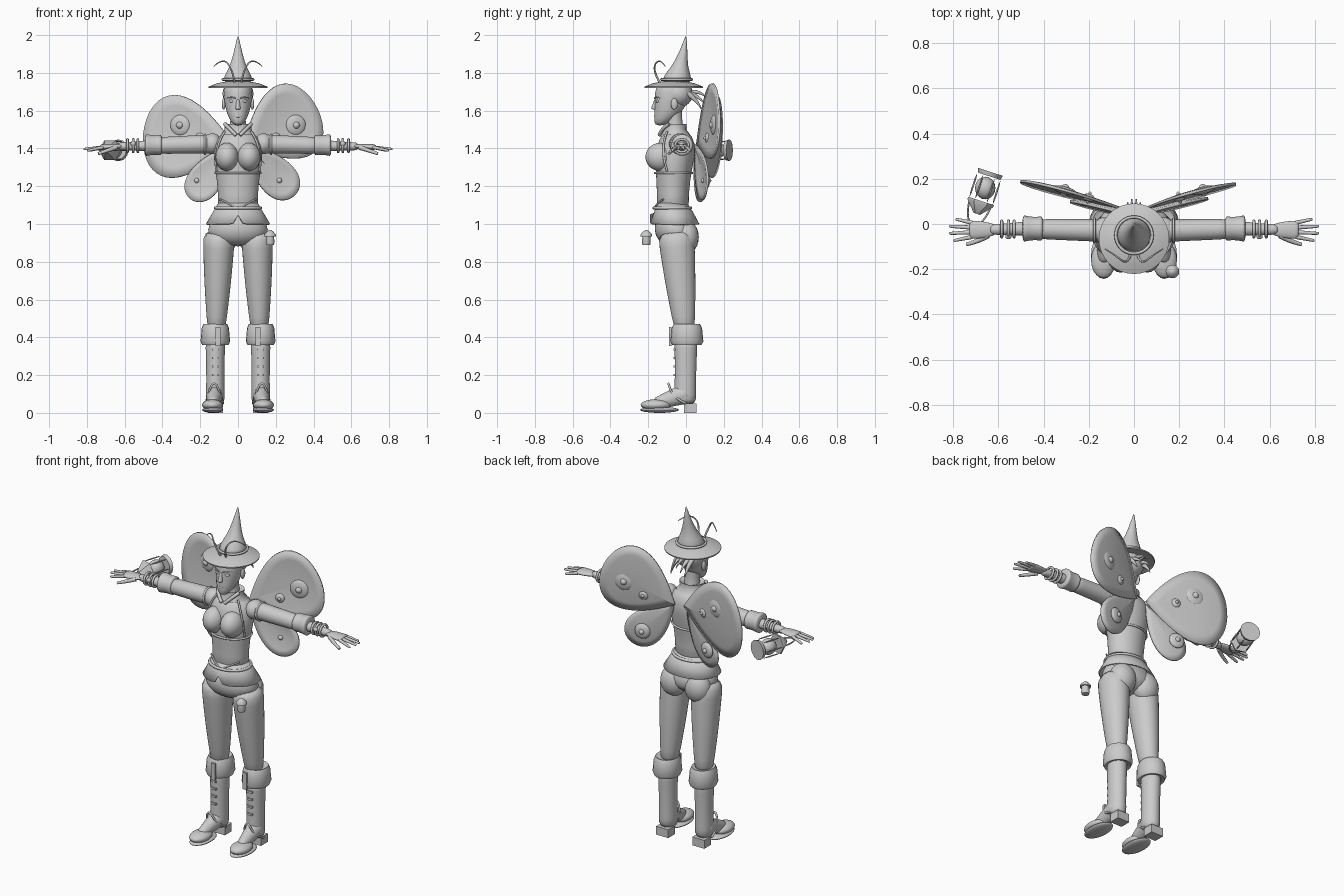
import bpy, bmesh
from math import sin, cos, pi, radians
from mathutils import Vector, Matrix

if "Cube" in bpy.data.objects:
    bpy.data.objects.remove(bpy.data.objects["Cube"])

grey = bpy.data.materials.new("plain_grey")
grey.use_nodes = True
grey.diffuse_color = (.6, .6, .6, 1)
grey.node_tree.nodes["Principled BSDF"].inputs["Base Color"].default_value = grey.diffuse_color
X, Y, Z = Vector((1, 0, 0)), Vector((0, 1, 0)), Vector((0, 0, 1))


def add_object(name, data, both):
    ob = bpy.data.objects.new(name, data)
    bpy.context.collection.objects.link(ob)
    data.materials.append(grey)
    if both:
        ob.modifiers.new("Mirror", "MIRROR").use_mirror_merge = False
    return ob


def finish(name, bm, both=False, soft=False):
    bmesh.ops.recalc_face_normals(bm, faces=bm.faces)
    mesh = bpy.data.meshes.new(name)
    bm.to_mesh(mesh)
    bm.free()
    mesh.shade_smooth()
    mesh.set_sharp_from_angle(angle=pi if soft else radians(45))
    ob = add_object(name, mesh, both)
    if soft:
        subdivision = ob.modifiers.new("Subdivision", "SUBSURF")
        subdivision.levels = subdivision.render_levels = 1
    return ob


def loft(name, rings, sides=20, both=False, soft=True, caps=True, matrix=Matrix()):
    """Skin a run of rings, each given by a centre and two radius vectors."""
    bm = bmesh.new()
    angles = [2 * pi * i / sides for i in range(sides)]
    loops = [[bm.verts.new(matrix @ (c + u * cos(a) + v * sin(a))) for a in angles] for c, u, v in rings]
    for low, high in zip(loops, loops[1:]):
        for i in range(sides):
            bm.faces.new((low[i - 1], low[i], high[i], high[i - 1]))
    if caps:
        bm.faces.new(loops[0])
        bm.faces.new(loops[-1])
    return finish(name, bm, both, soft)


def stack(name, rings, depth=1.0, **options):
    """Upright body of level rings: height, y centre, half width."""
    return loft(name, [(Vector((0, y, z)), X * r, Y * r * depth) for z, y, r in rings], **options)


def turned(name, centre, profile, width=1.0, **options):
    """Upright turned shape from radius and height pairs."""
    return loft(name, [(Vector(centre) + Z * h, X * r * width, Y * r) for r, h in profile], soft=False, **options)


def limb(name, start, end, first, last, swell=0.0, flat=1.0, both=True, sides=16, steps=6):
    """Tapered limb between two points, swelling in the middle."""
    start, end = Vector(start), Vector(end)
    along = (end - start).normalized()
    u = X if abs(along.y) > abs(along.x) + abs(along.z) else Y.cross(along).normalized()
    v = along.cross(u)
    rings = []
    for i in range(steps + 1):
        t = i / steps
        r = first + (last - first) * t + swell * sin(pi * t)
        rings.append((start.lerp(end, t), u * r * flat, v * r))
    return loft(name, rings, sides, both)


def ball(name, centre, size, both=False, turn=Matrix()):
    bm = bmesh.new()
    matrix = Matrix.Translation(centre) @ turn @ Matrix.Diagonal(size).to_4x4()
    bmesh.ops.create_uvsphere(bm, u_segments=20, v_segments=12, radius=1, matrix=matrix)
    return finish(name, bm, both)


def box(name, centre, size, both=True):
    bm = bmesh.new()
    matrix = Matrix.Translation(centre) @ Matrix.Diagonal(size).to_4x4()
    bmesh.ops.create_cube(bm, size=1, matrix=matrix)
    return finish(name, bm, both)


def tube(name, points, radius, taper=1.0, both=True, cyclic=False):
    curve = bpy.data.curves.new(name, "CURVE")
    curve.dimensions, curve.bevel_depth, curve.bevel_resolution = "3D", radius, 2
    curve.use_fill_caps, curve.resolution_u = True, 6
    spline = curve.splines.new("NURBS")
    spline.points.add(len(points) - 1)
    for i, (point, position) in enumerate(zip(spline.points, points)):
        point.co = (*position, 1)
        point.radius = 1 + (taper - 1) * i / (len(points) - 1)
    spline.order_u = 3
    spline.use_endpoint_u, spline.use_cyclic_u = not cyclic, cyclic
    return add_object(name, curve, both)


def hoop(name, centre, u, v, radius, both=False):
    angles = [pi * i / 8 for i in range(16)]
    return tube(name, [Vector(centre) + u * cos(a) + v * sin(a) for a in angles], radius, both=both, cyclic=True)


# Torso, bust and jacket
stack("bodice", [(1.05, -.07, .12), (1.15, -.07, .1), (1.3, -.065, .125), (1.43, -.05, .14), (1.5, -.05, .07)], .8)
ball("bust", (.058, -.135, 1.355), (.062, .08, .075), both=True)
ball("shoulder", (.135, -.03, 1.425), (.05, .06, .055), both=True)
hoop("bodice_seam", (0, -.066, 1.27), X * .122, Y * .1, .006)
tube("corset_point", [(.095, -.12, 1.13), (.05, -.157, 1.11), (0, -.168, 1.08)], .005)
tube("jacket_edge", [(.07, -.1, 1.49), (.13, -.14, 1.4), (.115, -.1, 1.28)], .006)

# Flared peplum with a raised notch in front
peplum = stack("peplum", [(1.11, -.075, .105), (1.06, -.065, .135), (1, -.06, .17)], .77,
               sides=40, soft=False, caps=False)
for vert in peplum.data.vertices:
    if vert.co.z < 1.03 and vert.co.y < 0:
        vert.co.z += .05 * max(0, 1 - abs(vert.co.x) / .03)
peplum.modifiers.new("Thickness", "SOLIDIFY").thickness = .008
hoop("belt", (0, -.073, 1.085), X * .122, Y * .1, .008)

# Hips and legs
stack("hips", [(1.06, -.06, .12), (1, -.06, .155), (.94, -.05, .17), (.88, -.05, .1)], .7)
ball("buttock", (.08, 0, .93), (.078, .068, .09), both=True)
limb("leg", (.1, -.055, .97), (.115, -.005, .42), .1, .052, swell=.006, flat=.88)

# Boots
limb("boot_shaft", (.12, 0, .4), (.12, -.005, .04), .064, .06, swell=-.004, flat=.85)
limb("boot_instep", (.12, .02, .11), (.133, -.17, .045), .06, .03, flat=.9)
ball("boot_toe", (.135, -.16, .042), (.055, .08, .03), both=True)
ball("boot_sole", (.134, -.14, .016), (.056, .103, .016), both=True)
box("boot_heel", (.12, .022, .025), (.08, .065, .05))
tube("boot_trim", [(.17, 0, .05), (.165, -.07, .08), (.128, -.1, .18), (.083, -.07, .08), (.08, 0, .05)], .006)
turned("boot_cuff", (.12, .005, .36), [(.05, .01), (.078, 0), (.087, .02), (.08, .09), (.07, .11), (.05, .1)],
       width=.9, both=True)
box("cuff_tongue", (.105, -.083, .405), (.026, .012, .1))
for i in range(4):
    box("boot_clasp", (.12, -.06, .2 + i * .045), (.036, .012, .012))

# Sleeves, cuffs and bracelets
limb("sleeve", (.1, -.03, 1.425), (.43, -.022, 1.415), .052, .045)
hoop("sleeve_band", (.175, -.028, 1.422), Y * .052, Z * .052, .006, both=True)
limb("sleeve_cuff", (.4, -.02, 1.418), (.495, -.02, 1.418), .056, .062, swell=-.006)
limb("forearm", (.45, -.02, 1.415), (.64, -.025, 1.41), .034, .022, flat=.9)
for x in (.53, .555, .585):
    hoop("bracelet", (x, -.022, 1.415), Y * .036, Z * .034, .007, both=True)
ball("bracelet_gem", (.555, -.055, 1.425), (.014, .012, .014), both=True)

# Hands with spread fingers
limb("palm", (.61, -.025, 1.412), (.73, -.026, 1.406), .023, .04, swell=.006, flat=.4)
for i, reach in enumerate((.8, .82, .82, .79)):
    spread = i - 1.5
    root = Vector((.71, -.026 + spread * .02, 1.407))
    tip = Vector((reach, -.026 + spread * .032, 1.4 - abs(spread) * .008))
    limb("finger", root, tip, .011, .007, sides=8)
tube("thumb", [(.645, -.05, 1.405), (.69, -.078, 1.39), (.74, -.09, 1.372)], .013, taper=.6)

# Neck, collar and head
limb("neck", (0, -.055, 1.46), (0, -.065, 1.62), .055, .045, swell=-.008, both=False)
stack("collar", [(1.475, -.055, .09), (1.5, -.058, .07), (1.53, -.058, .073), (1.52, -.058, .06)], .85, soft=False)
tube("collar_lapel", [(.07, -.09, 1.53), (.045, -.13, 1.505), (.01, -.14, 1.47)], .01)
stack("head", [(1.52, -.14, .02), (1.555, -.112, .049), (1.62, -.082, .07), (1.7, -.073, .079), (1.76, -.065, .07)], 1.2)
limb("nose", (0, -.16, 1.66), (0, -.172, 1.605), .008, .015, both=False, sides=10)
ball("lips", (0, -.158, 1.57), (.022, .012, .009))
ball("eye", (.031, -.15, 1.65), (.016, .01, .009), both=True)
tube("brow", [(.012, -.167, 1.665), (.034, -.161, 1.676), (.057, -.138, 1.667)], .004, taper=.5)
ball("ear", (.076, -.062, 1.635), (.01, .018, .03), both=True)

# Hair under the hat, with loose tufts behind
ball("hair", (0, -.042, 1.69), (.082, .078, .075))
for i in range(3):
    x, y, z = .01 + i * .018, .11 - i * .015, 1.67 - i * .03
    tube("hair_tuft", [(x, .01, 1.69), (x, .06, z + .045), (x, y, z)], .016, taper=.15)

# Pointed hat and feelers
turned("hat_brim", (0, -.065, 1.72), [(.1, .014), (.155, 0), (.156, .007), (.11, .025), (.06, .035)], sides=32)
stack("hat_crown", [(1.74, -.05, .081), (1.78, -.047, .076), (1.83, -.035, .045), (1.9, -.015, .024), (2, 0, .002)])
hoop("hat_band", (0, -.05, 1.765), X * .082, Y * .082, .007)
tube("feeler", [(.018, -.14, 1.75), (.03, -.18, 1.82), (.08, -.14, 1.88), (.128, -.11, 1.835)], .006, taper=.4)


# Wings: teardrop outlines fanned into shallow dishes on a swept plane
def wing_y(x, z):
    return .05 + .27 * abs(x) + .06 * (z - 1.45)


def wing(name, root, tip, half_width, offset):
    root, tip = Vector(root), Vector(tip)
    across = (tip - root).orthogonal().normalized() * half_width * 1.3
    middle = root.lerp(tip, .6)
    bm = bmesh.new()
    rows = []
    for scale in (1, .75, .45, .15):
        row = []
        for i in range(48):
            a = 2 * pi * i / 48
            rim = root.lerp(tip, (1 - cos(a)) / 2) + across * sin(a) * sin(a / 2)
            x, z = middle.lerp(rim, scale)
            row.append(bm.verts.new((x, wing_y(x, z) + offset + .014 * (1 - scale ** 2), z)))
        rows.append(row)
    for outer, inner in zip(rows, rows[1:]):
        for i in range(len(outer)):
            bm.faces.new((outer[i - 1], outer[i], inner[i], inner[i - 1]))
    bm.faces.new(rows[-1])
    finish(name, bm).modifiers.new("Thickness", "SOLIDIFY").thickness = .012


wing("left_upper_wing", (.03, 1.42), (.42, 1.61), .205, .008)
wing("left_lower_wing", (.04, 1.42), (.3, 1.15), .1, -.006)
wing("right_upper_wing", (-.03, 1.43), (-.5, 1.48), .22, .008)
wing("right_lower_wing", (-.04, 1.42), (-.25, 1.13), .09, -.006)
for side in (-1, 1):
    turn = Matrix.Rotation(side * radians(15), 4, "Z")
    for x, z, r in ((.306, 1.523, .055), (.2, 1.455, .028), (.215, 1.23, .045)):
        centre = (side * x, wing_y(x, z) + .012, z)
        ball("wing_spot", centre, (r, .017, r), turn=turn)
        ball("wing_spot_boss", centre, (r * .4, .028, r * .4), turn=turn)

# Lantern lying on its side by the right hand
turn = Matrix.Rotation(radians(-18), 4, "Z") @ Matrix.Rotation(radians(-90), 4, "X")
place = Matrix.Translation((-.695, .045, 1.39)) @ turn
turned("lantern_roof", (0, 0, 0), [(.015, 0), (.06, .05), (.06, .06)], sides=6, matrix=place)
turned("lantern_base", (0, 0, .175), [(.052, 0), (.058, .02)], sides=12, matrix=place)
ball("lantern_glow", place @ Vector((0, 0, .12)), (.045, .05, .045))
for i in range(6):
    foot = Vector((cos(pi * i / 3), sin(pi * i / 3), 1)) * .054
    limb("lantern_bar", place @ foot, place @ (foot + Z * .125), .005, .005, both=False, sides=8, steps=1)
handle = [(.05, 0, .05), (.04, 0, -.05), (-.04, 0, -.05), (-.05, 0, .05)]
tube("lantern_handle", [place @ Vector(p) for p in handle], .004, both=False)

# Little hanging jar at the left hip
turned("jar", (.17, -.21, .89), [(.02, 0), (.023, .01), (.021, .045)])
turned("jar_lid", (.17, -.21, .935), [(.03, 0), (.03, .01), (.016, .025), (.006, .033)])
